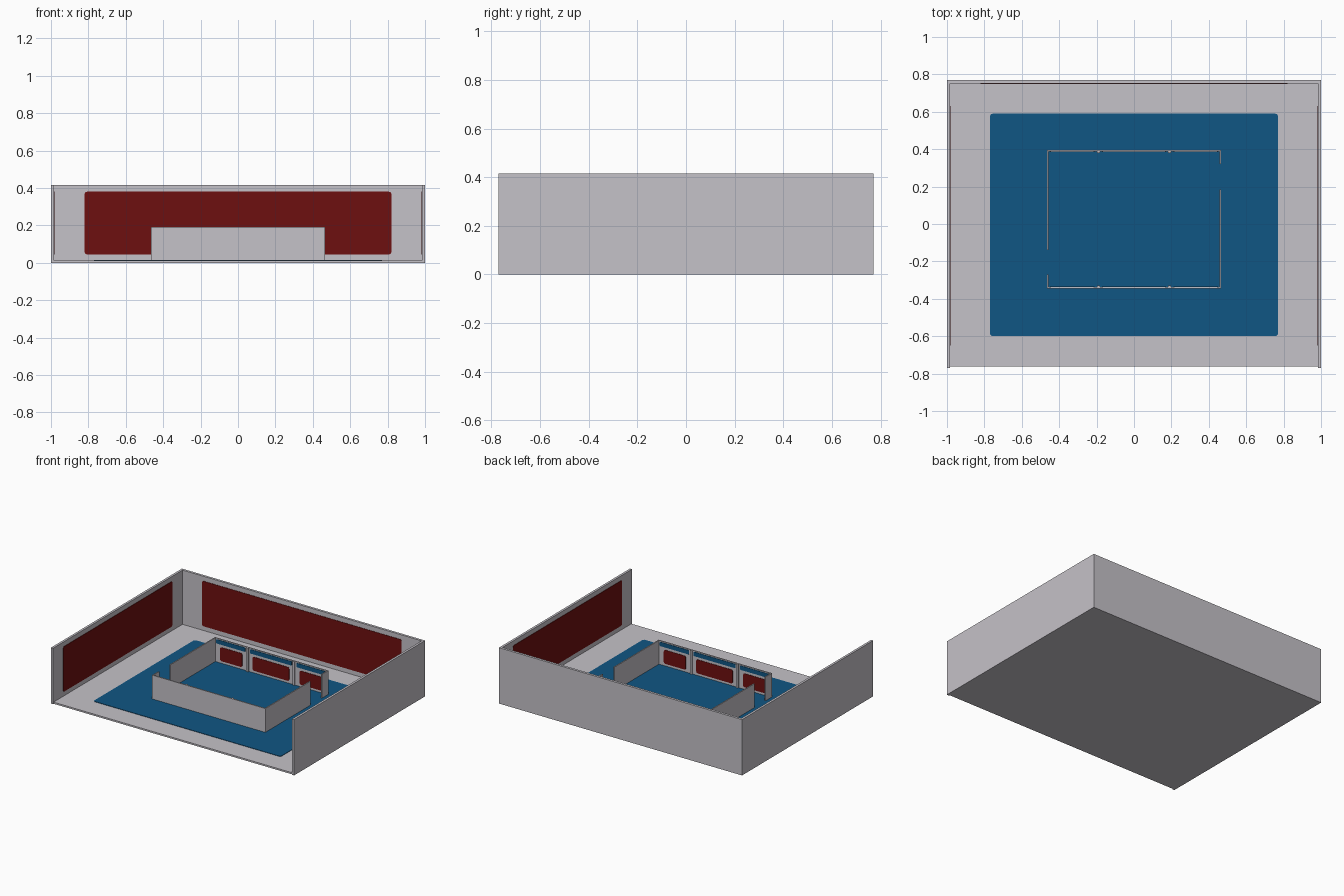
import bpy, bmesh, math
from mathutils import Vector

if "Cube" in bpy.data.objects:
    bpy.data.objects.remove(bpy.data.objects["Cube"])


def material(name, rgb):
    m = bpy.data.materials.new(name)
    m.diffuse_color = (*rgb, 1)
    m.use_nodes = True
    m.node_tree.nodes["Principled BSDF"].inputs["Base Color"].default_value = m.diffuse_color
    return m


GREY = material("pale grey", (0.56, 0.54, 0.58))
RED = material("dark red", (0.155, 0.005, 0.005))
BLUE = material("deep blue", (0.005, 0.093, 0.23))


def finish(name, bm, mat):
    bmesh.ops.recalc_face_normals(bm, faces=bm.faces)
    me = bpy.data.meshes.new(name)
    bm.to_mesh(me)
    bm.free()
    me.materials.append(mat)
    ob = bpy.data.objects.new(name, me)
    bpy.context.collection.objects.link(ob)
    return ob


def box(name, x0, x1, y0, y1, z0, z1, mat=GREY):
    bm = bmesh.new()
    bmesh.ops.create_cube(bm, size=1)
    for v in bm.verts:
        v.co = ((x0 + x1) / 2 + v.co.x * (x1 - x0),
                (y0 + y1) / 2 + v.co.y * (y1 - y0),
                (z0 + z1) / 2 + v.co.z * (z1 - z0))
    return finish(name, bm, mat)


def plate(name, axis, at, depth, u0, u1, v0, v1, mat, r=0.012):
    """Thin rounded rectangle facing along an axis; depth is signed."""
    bm = bmesh.new()
    ring = []
    for cu, cv, start in ((u1 - r, v1 - r, 0), (u0 + r, v1 - r, 90),
                          (u0 + r, v0 + r, 180), (u1 - r, v0 + r, 270)):
        for k in range(4):
            a = math.radians(start + 30 * k)
            p = [cu + r * math.cos(a), cv + r * math.sin(a)]
            p.insert(axis, at)
            ring.append(bm.verts.new(p))
    face = bm.faces.new(ring)
    new = bmesh.ops.extrude_face_region(bm, geom=[face])["geom"]
    shift = Vector((0, 0, 0))
    shift[axis] = depth
    bmesh.ops.translate(bm, vec=shift,
                        verts=[g for g in new if isinstance(g, bmesh.types.BMVert)])
    return finish(name, bm, mat)


T = 0.003          # plate thickness
FZ = 0.012         # floor top
H = 0.415          # outer wall height

# Floor slab and its blue carpet
box("floor", -0.983, 0.983, -0.763, 0.752, 0, FZ)
plate("carpet", 2, FZ, T, -0.77, 0.77, -0.6, 0.59, BLUE, 0.015)

# Outer walls on three sides with red panels on the inside
box("back_wall", -1, 1, 0.752, 0.77, 0, H)
plate("back_wall_panel", 1, 0.752, -T, -0.82, 0.82, 0.045, 0.38, RED)
for side, s in (("left", -1), ("right", 1)):
    box(side + "_wall", min(s, s * 0.983), max(s, s * 0.983), -0.77, 0.752, 0, H)
    plate(side + "_wall_panel", 0, s * 0.983, -s * T, -0.65, 0.63, 0.045, 0.38, RED)

# Inner room: side walls each split by a full-height doorway
X, XI, Y0, Y1, Z = 0.466, 0.458, -0.345, 0.396, 0.192
for side, s, d0, d1 in (("left", -1, -0.27, -0.14), ("right", 1, 0.185, 0.32)):
    a, b = sorted((s * X, s * XI))
    box("inner_" + side + "_wall_front", a, b, Y0, d0, FZ, Z)
    box("inner_" + side + "_wall_back", a, b, d1, Y1, FZ, Z)

# Inner front and back walls with posts, red panels and blue strips inside
for end, y, s in (("front", Y0, 1), ("back", Y1, -1)):
    yi = y + s * 0.008
    a, b = sorted((y, yi))
    box("inner_" + end + "_wall", -XI, XI, a, b, FZ, Z)
    for i, x in enumerate((-0.19, 0.19)):
        a, b = sorted((yi, yi + s * 0.009))
        box(f"inner_{end}_post_{i}", x - 0.008, x + 0.008, a, b, FZ, Z)
    for i, (p, q, c, d) in enumerate(((-0.417, -0.236, -0.45, -0.21),
                                      (-0.15, 0.15, -0.172, 0.172),
                                      (0.236, 0.417, 0.21, 0.45))):
        plate(f"inner_{end}_panel_{i}", 1, yi, s * T, p, q, 0.032, 0.134, RED)
        plate(f"inner_{end}_strip_{i}", 1, yi, s * T, c, d, 0.153, 0.184, BLUE, 0.006)
